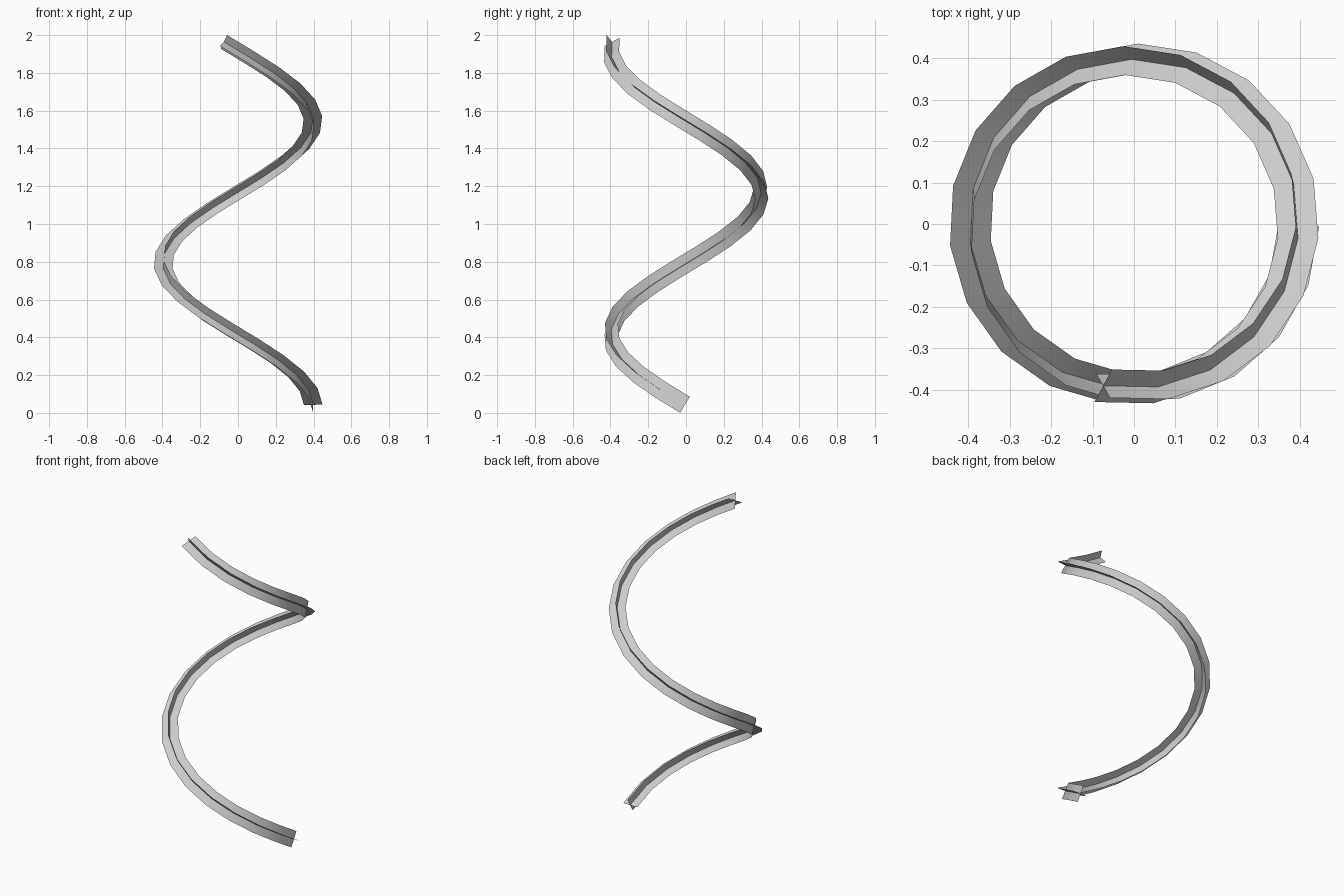
import bpy
from math import cos, sin, radians
from mathutils import Vector

if "Cube" in bpy.data.objects:
    bpy.data.objects.remove(bpy.data.objects["Cube"])

RADIUS, HALF, SEGS = 0.398, 0.0495, 24
START, TURN = radians(-0.8), radians(-460)
Z0, Z1 = 0.043, 1.964

# Helix path with its tangents
def point(i):
    a = START + TURN * i / SEGS
    return Vector((RADIUS * cos(a), RADIUS * sin(a), Z0 + (Z1 - Z0) * i / SEGS))

def tangent(i):
    a = START + TURN * i / SEGS
    return Vector((-RADIUS * sin(a) * TURN, RADIUS * cos(a) * TURN, Z1 - Z0)).normalized()

# Twist-free frames carried along the path
normal = Vector((1, 0, 0))
frames = []
for i in range(SEGS + 1):
    t = tangent(i)
    if i:
        normal = tangent(i - 1).rotation_difference(t) @ normal
    normal = (normal - t * normal.dot(t)).normalized()
    frames.append((point(i), normal.copy(), t.cross(normal)))

# One flat strip along the path, offset along a frame axis
def ribbon(name, axis):
    verts = []
    for f in frames:
        verts += [f[0] - f[axis] * HALF, f[0], f[0] + f[axis] * HALF]
    faces = []
    for i in range(SEGS):
        for j in range(2):
            k = 3 * i + j
            faces.append((k, k + 1, k + 4, k + 3))
    mesh = bpy.data.meshes.new(name)
    mesh.from_pydata(verts, [], faces)
    mesh.shade_smooth()
    ob = bpy.data.objects.new(name, mesh)
    bpy.context.collection.objects.link(ob)

# Two crossed ribbons make the spiral
ribbon("radial_ribbon", 1)
ribbon("upright_ribbon", 2)
